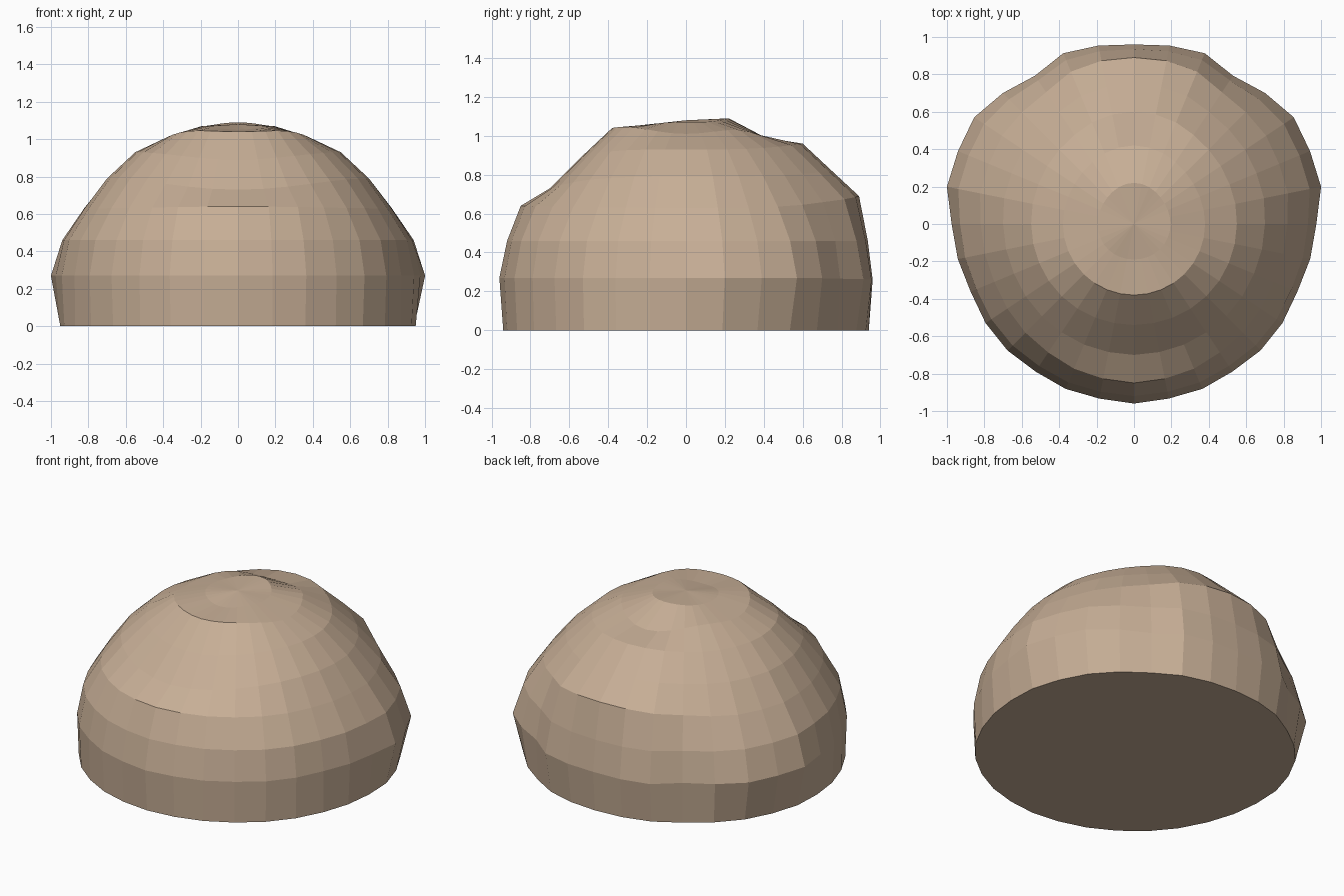
import bpy, bmesh, math

if "Cube" in bpy.data.objects:
    bpy.data.objects.remove(bpy.data.objects["Cube"])

# Ring profiles (radius, height) from crown to rim: front, side and back
FRONT = [(.19, 1.05), (.38, 1.04), (.54, .89), (.70, .73), (.85, .64), (.92, .46), (.96, .27), (.94, 0)]
SIDE = [(.195, 1.07), (.38, 1.01), (.55, .93), (.70, .79), (.82, .63), (.93, .46), (.975, .27), (.95, 0)]
BACK = [(.22, 1.09), (.42, .985), (.60, .96), (.75, .82), (.89, .69), (.935, .46), (.96, .26), (.94, 0)]
# Dents and bulges of the outline, per 11.25 degrees from front to back
BULGE = [1, .99, .99, .98, .985, .98, .97, .985, 1, 1.046, 1.045, 1.055, 1.02, .985, 1.025, 1.012, 1]
FADE = [0, 0, .1, .25, .5, .65, 1, .25]  # bulges fade towards crown and rim
N = 32

bm = bmesh.new()
rings = []
for k in range(8):
    ring = []
    for i in range(N):
        a = 2 * math.pi * i / N
        c = math.cos(a)
        other = FRONT if c > 0 else BACK
        w = c ** 4
        r = SIDE[k][0] * (1 - w) + other[k][0] * w
        z = SIDE[k][1] * (1 - w) + other[k][1] * w
        if k == 1:  # raised corners of the crown
            z += .025 * math.sin(2 * a) ** 2
        r *= 1 + (BULGE[min(i, N - i)] - 1) * FADE[k]
        ring.append(bm.verts.new((r * math.sin(a), -r * c, z)))
    rings.append(ring)

# Crown fan, wall quads and flat base
tip = bm.verts.new((0, 0, 1.08))
for i in range(N):
    j = (i + 1) % N
    bm.faces.new((tip, rings[0][i], rings[0][j]))
    for up, low in zip(rings, rings[1:]):
        bm.faces.new((up[i], low[i], low[j], up[j]))
bm.faces.new(rings[-1][::-1])
bmesh.ops.recalc_face_normals(bm, faces=bm.faces)

mesh = bpy.data.meshes.new("dome")
bm.to_mesh(mesh)
bm.free()
dome = bpy.data.objects.new("dome", mesh)
bpy.context.collection.objects.link(dome)

mat = bpy.data.materials.new("warm tan")
mat.diffuse_color = (.57, .425, .305, 1)
mat.use_nodes = True
mat.node_tree.nodes["Principled BSDF"].inputs["Base Color"].default_value = mat.diffuse_color
mesh.materials.append(mat)
